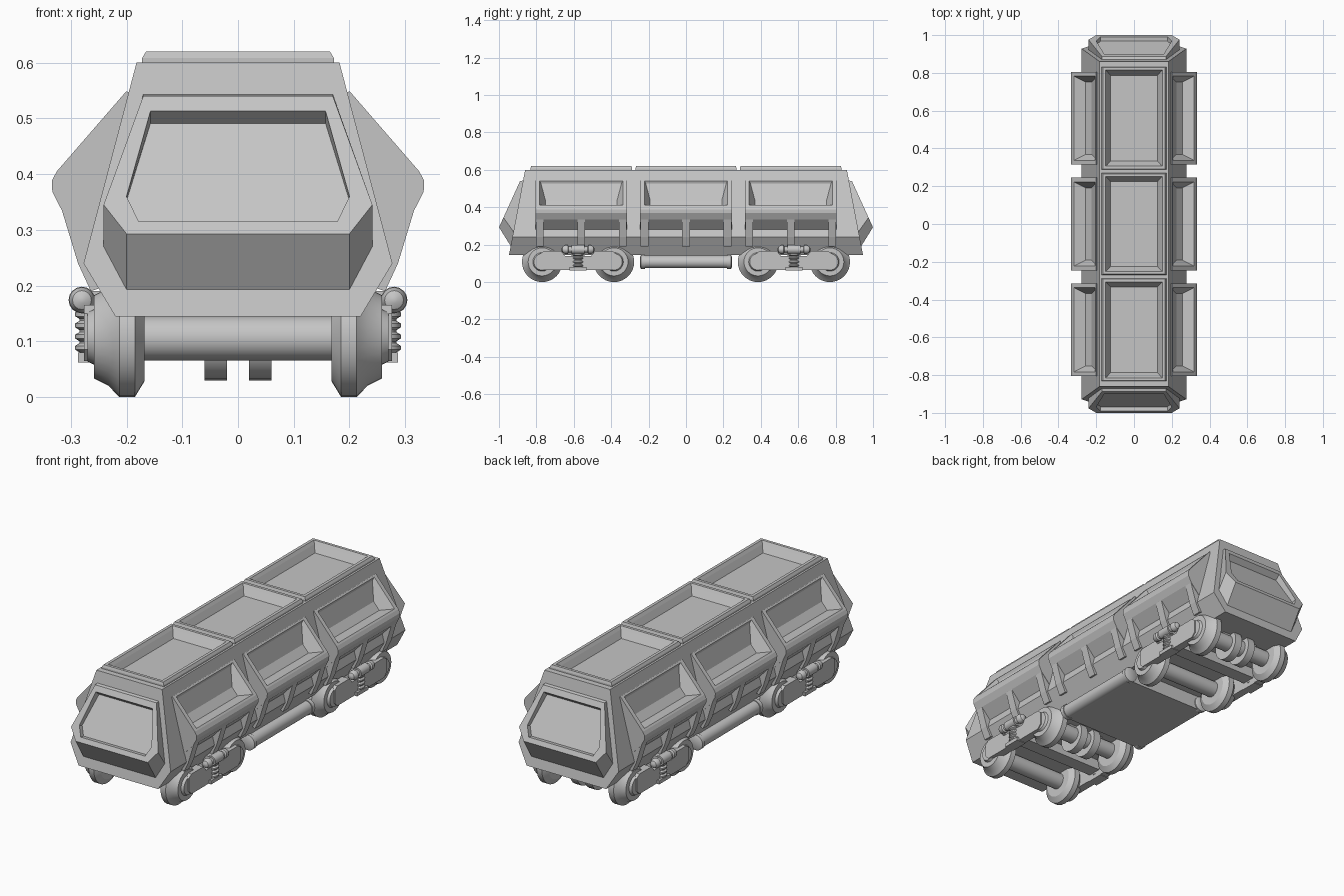
import bpy, bmesh, math
from mathutils import Vector

if "Cube" in bpy.data.objects:
    bpy.data.objects.remove(bpy.data.objects["Cube"])

grey = bpy.data.materials.new("light_grey")
grey.diffuse_color = (0.56, 0.56, 0.56, 1)
grey.use_nodes = True
grey.node_tree.nodes["Principled BSDF"].inputs["Base Color"].default_value = grey.diffuse_color


def finish(name, bm, smooth=False):
    bmesh.ops.recalc_face_normals(bm, faces=bm.faces)
    me = bpy.data.meshes.new(name)
    bm.to_mesh(me)
    bm.free()
    me.materials.append(grey)
    ob = bpy.data.objects.new(name, me)
    bpy.context.collection.objects.link(ob)
    if smooth:
        bpy.ops.object.select_all(action='DESELECT')
        ob.select_set(True)
        bpy.context.view_layer.objects.active = ob
        bpy.ops.object.shade_smooth_by_angle(angle=math.radians(30))
    return ob


def add_loft(bm, rings):
    """Skin closed rings of equal length and cap both ends."""
    vs = [[bm.verts.new(p) for p in r] for r in rings]
    n = len(vs[0])
    for a, b in zip(vs, vs[1:]):
        for i in range(n):
            j = (i + 1) % n
            bm.faces.new((a[i], a[j], b[j], b[i]))
    bm.faces.new(vs[0])
    bm.faces.new(vs[-1])


def loft(name, rings, smooth=False):
    bm = bmesh.new()
    add_loft(bm, rings)
    return finish(name, bm, smooth)


def lathe(name, profile, centre, axis, n=24):
    """Turn (offset, radius) points about the x, y or z axis through centre."""
    c, rings = Vector(centre), []
    for t, r in profile:
        ring = []
        for k in range(n):
            a = 2 * math.pi * k / n
            u, v = r * math.cos(a), r * math.sin(a)
            ring.append(c + Vector({'x': (t, u, v), 'y': (u, t, v), 'z': (u, v, t)}[axis]))
        rings.append(ring)
    return loft(name, rings, True)


def box(name, x0, x1, y0, y1, z0, z1):
    return loft(name, [[(x0, y0, z), (x1, y0, z), (x1, y1, z), (x0, y1, z)] for z in (z0, z1)])


def prism_y(name, pts, y0, y1):
    return loft(name, [[(x, y, z) for x, z in pts] for y in (y0, y1)])


def rect_ring(hx, yc, hy, z):
    return [(-hx, yc - hy, z), (hx, yc - hy, z), (hx, yc + hy, z), (-hx, yc + hy, z)]


# Body shell: end section, nose base, nose face, window opening, window floor
def hexa(p, slope, s, dy=0.0):
    pts = p + [(-x, z) for x, z in reversed(p)]
    return [(x, s * (0.86 + (0.6 - z) * slope - dy), z) for x, z in pts]


def end_rings(s):
    return [hexa([(0.22, 0.145), (0.277, 0.24), (0.182, 0.60)], 0.19, s),
            hexa([(0.20, 0.193), (0.241, 0.27), (0.17, 0.543)], 0.19, s),
            hexa([(0.20, 0.293), (0.241, 0.345), (0.17, 0.54)], 0.455, s),
            hexa([(0.178, 0.315), (0.20, 0.36), (0.157, 0.513)], 0.455, s),
            hexa([(0.178, 0.312), (0.20, 0.352), (0.157, 0.491)], 0.52, s, 0.042)]


body = loft("body_shell", end_rings(-1)[::-1] + end_rings(1))

# Roof pockets cut from the body, then roof trays set into them
bays = [(-0.56, 0.272), (0.0, 0.27), (0.56, 0.272)]
bm = bmesh.new()
for yc, hy in bays:
    add_loft(bm, [rect_ring(0.143, yc, hy - 0.024, z) for z in (0.56, 0.7)])
cutter = finish("roof_cutter", bm)
cutter.hide_render = True
cutter.hide_viewport = True
cut = body.modifiers.new("roof_pockets", 'BOOLEAN')
cut.object = cutter
cut.solver = 'EXACT'
for yc, hy in bays:
    loft("roof_tray", [rect_ring(0.172, yc, hy, 0.555), rect_ring(0.172, yc, hy, 0.608),
                       rect_ring(0.165, yc, hy - 0.004, 0.62), rect_ring(0.150, yc, hy - 0.018, 0.62),
                       rect_ring(0.141, yc, hy - 0.026, 0.605), rect_ring(0.125, yc, hy - 0.045, 0.572)])

# Side pods with deep scooped recesses, and support ribs below
pod = [(0.20, 0.549), (0.325, 0.405), (0.334, 0.388), (0.333, 0.368),
       (0.316, 0.335), (0.255, 0.27), (0.21, 0.27), (0.18, 0.53)]
rib = [(0.318, 0.342), (0.287, 0.24), (0.264, 0.19), (0.235, 0.20), (0.24, 0.33)]
for s in (-1, 1):
    for yc, _ in bays:
        bm = bmesh.new()
        add_loft(bm, [[(s * x, yc + y, z) for x, z in pod] for y in (-0.245, 0.245)])
        bmesh.ops.recalc_face_normals(bm, faces=bm.faces)
        face = max(bm.faces, key=lambda f: f.normal.dot(Vector((s * 0.75, 0, 0.66))))
        bmesh.ops.inset_individual(bm, faces=[face], thickness=0.014)
        for v in face.verts:
            v.co.y += math.copysign(0.012, yc - v.co.y)
        bmesh.ops.inset_individual(bm, faces=[face], thickness=0.045, depth=-0.055)
        finish("side_pod", bm)
        for dy in (-0.222, 0.0, 0.222):
            prism_y("pod_rib", [(s * x, z) for x, z in rib], yc + dy - 0.021, yc + dy + 0.021)

# Underfloor tank with side tubes
box("underfloor_tank", -0.22, 0.22, -0.235, 0.235, 0.075, 0.15)
for s in (-1, 1):
    lathe("tank_tube", [(-0.245, 0.028), (-0.24, 0.038), (-0.22, 0.038), (-0.22, 0.034),
                        (0.22, 0.034), (0.22, 0.038), (0.24, 0.038), (0.245, 0.028)],
          (s * 0.222, 0, 0.108), 'y')

# Bogies
wheel = [(0.168, 0.03), (0.168, 0.08), (0.185, 0.108), (0.213, 0.108), (0.232, 0.088),
         (0.258, 0.075), (0.258, 0.05), (0.27, 0.044), (0.27, 0.02)]
half = [(0.185, 0.065), (0.205, 0.085), (0.205, 0.15), (0.185, 0.165), (0.09, 0.165), (0.07, 0.14)]
frame = half + [(-y, z) for y, z in reversed(half)]
for yb in (-0.577, 0.577):
    box("bogie_crossbeam", -0.25, 0.25, yb - 0.035, yb + 0.035, 0.095, 0.145)
    for s in (-1, 1):
        loft("bogie_side_frame", [[(s * x, yb + y, z) for y, z in frame] for x in (0.235, 0.276)])
        box("spring_seat", min(s * 0.235, s * 0.287), max(s * 0.235, s * 0.287),
            yb - 0.045, yb + 0.045, 0.062, 0.08)
        # Coil spring as stacked rounded turns
        coil = [(0.078, 0.02)]
        for k in range(4):
            z = 0.08 + 0.02 * k
            coil += [(z, 0.022), (z + 0.005, 0.03), (z + 0.012, 0.03), (z + 0.017, 0.022)]
        lathe("coil_spring", coil, (s * 0.262, yb, 0), 'z', 16)
        # Horizontal damper with rounded ends and collars
        lathe("damper", [(-0.088, 0.006), (-0.082, 0.017), (-0.07, 0.023), (-0.055, 0.023), (-0.05, 0.016),
                         (-0.035, 0.016), (-0.035, 0.024), (0.035, 0.024), (0.035, 0.016), (0.05, 0.016),
                         (0.055, 0.023), (0.07, 0.023), (0.082, 0.017), (0.088, 0.006)],
              (s * 0.28, yb, 0.174), 'y', 16)
        box("damper_bracket", min(s * 0.23, s * 0.28), max(s * 0.23, s * 0.28),
            yb - 0.03, yb + 0.03, 0.15, 0.19)
        # Drive rings and mounts on the rear axle of each bogie
        lathe("drive_ring", [(s * 0.02, 0.076), (s * 0.06, 0.076)], (0, yb + 0.18, 0.106), 'x')
        loft("axle_mount", [rect_ring(0.02, yb + 0.18, 0.03, 0.128), rect_ring(0.03, yb + 0.18, 0.04, 0.15)]
             ).location.x = s * 0.075
    for dy in (-0.192, 0.192):
        y = yb + dy
        lathe("axle", [(-0.2, 0.04), (0.2, 0.04)], (0, y, 0.106), 'x')
        for s in (-1, 1):
            lathe("wheel", [(s * x, r) for x, r in wheel], (0, y, 0.108), 'x', 32)
